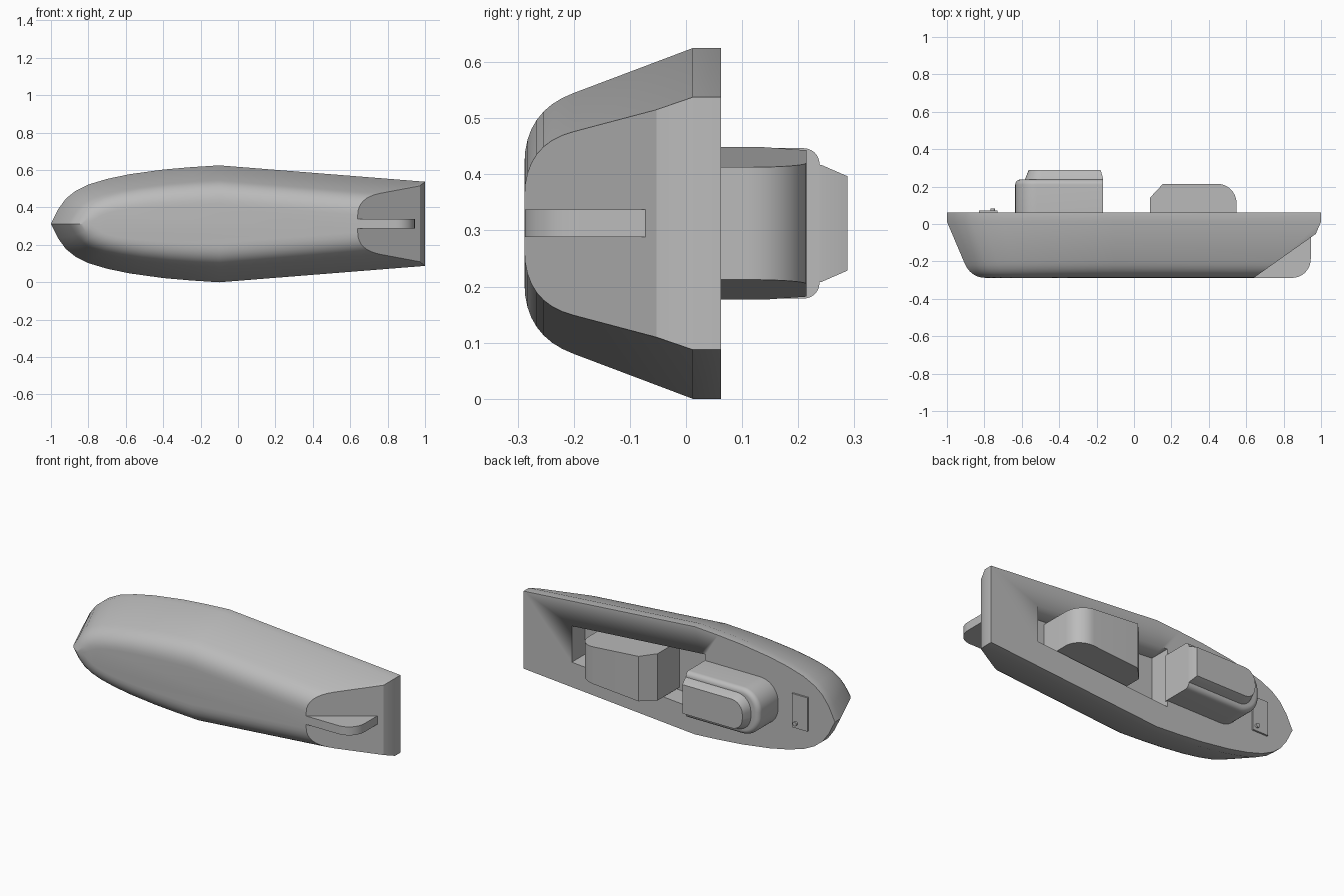
import bpy, bmesh, math
from mathutils import Vector

cube = bpy.data.objects.get("Cube")
if cube:
    bpy.data.objects.remove(cube, do_unlink=True)

MID = 0.3125   # centre plane of the boat, which lies on its side (deck towards +y)
DECK = 0.062
KEEL = -0.288

grey = bpy.data.materials.new("plain_grey")
grey.use_nodes = True
grey.diffuse_color = (0.5, 0.5, 0.5, 1)
grey.node_tree.nodes["Principled BSDF"].inputs["Base Color"].default_value = (0.5, 0.5, 0.5, 1)


def finish(name, bm, angle=30):
    bmesh.ops.recalc_face_normals(bm, faces=bm.faces[:])
    mesh = bpy.data.meshes.new(name)
    bm.to_mesh(mesh)
    bm.free()
    obj = bpy.data.objects.new(name, mesh)
    bpy.context.collection.objects.link(obj)
    mesh.materials.append(grey)
    bpy.ops.object.select_all(action="DESELECT")
    obj.select_set(True)
    bpy.context.view_layer.objects.active = obj
    bpy.ops.object.shade_smooth_by_angle(angle=math.radians(angle))
    return obj


def loft(name, rings, cut=None):
    """Skin closed rings of equal length and cap both ends."""
    bm = bmesh.new()
    loops = [[bm.verts.new(p) for p in ring] for ring in rings]
    n = len(loops[0])
    for a, b in zip(loops, loops[1:]):
        for i in range(n):
            j = (i + 1) % n
            bm.faces.new((a[i], a[j], b[j], b[i]))
    bm.faces.new(loops[0])
    bm.faces.new(loops[-1])
    if cut:
        cut(bm)
    return finish(name, bm)


def side_profile(name, points, half):
    """Extrude an x-y outline across the beam; half(x) is the half width."""
    return loft(name, [[(x, y, MID + s * half(x)) for x, y in points] for s in (-1, 1)])


def arc(cx, cy, r, start, end, steps=10):
    angles = [math.radians(start + (end - start) * i / steps) for i in range(steps + 1)]
    return [(cx + r * math.cos(a), cy + r * math.sin(a)) for a in angles]


# Hull: deck outline drawn in and pulled back from the bow at each lower level
BEAM = 0.3125
bow = [(-0.96, 0.08), (-0.92, 0.135), (-0.87, 0.175), (-0.8, 0.21), (-0.7, 0.24),
       (-0.58, 0.265), (-0.4, 0.29), (-0.25, 0.303), (-0.1, BEAM)]


def hull_ring(y, inset, rake):
    half = [(-0.1 + (x + 0.1) * (0.9 - rake) / 0.9, w * (1 - inset / BEAM)) for x, w in bow]
    half.append((1, 0.225 - inset))
    ring = [(-1 + rake, y, MID)]
    ring += [(x, y, MID + w) for x, w in half]
    ring += [(x, y, MID - w) for x, w in reversed(half)]
    return ring


def bezier(a, b, c, t):
    return a * (1 - t) ** 2 + 2 * b * t * (1 - t) + c * t * t


levels = [(DECK, 0, 0), (0.012, 0, 0)]
for i in range(9):
    t = i / 8
    levels.append((bezier(-0.2, KEEL, KEEL, t), bezier(0.08, 0.112, 0.207, t),
                   bezier(0.09, 0.123, 0.21, t)))


def trim_stern(bm):
    for (x0, y0), (x1, y1) in (((0.64, KEEL), (0.972, -0.053)), ((0.972, -0.053), (1, 0.012))):
        geom = bm.verts[:] + bm.edges[:] + bm.faces[:]
        res = bmesh.ops.bisect_plane(bm, geom=geom, plane_co=(x0, y0, MID),
                                     plane_no=Vector((y1 - y0, x0 - x1, 0)),
                                     clear_outer=True, dist=1e-5)
        edges = [e for e in bm.edges if e.is_boundary]
        bmesh.ops.holes_fill(bm, edges=edges, sides=0)


hull = loft("hull", [hull_ring(*lv) for lv in levels], trim_stern)


# Cockpit well, cut into the deck and widening towards the bow
FLOOR = -0.06
well = side_profile("well_cutter", [(0.69, FLOOR), (0.69, 0.2), (-0.17, 0.2), (-0.17, FLOOR)],
                    lambda x: 0.105 + 0.075 * (0.69 - x))
mod = hull.modifiers.new("well", "BOOLEAN")
mod.operation = "DIFFERENCE"
mod.solver = "EXACT"
mod.object = well
bpy.context.view_layer.objects.active = hull
bpy.ops.object.modifier_apply(modifier=mod.name)
bpy.data.objects.remove(well, do_unlink=True)

# Skeg under the stern
side_profile("skeg", [(0.6, -0.27), (0.63, KEEL)] + arc(0.845, KEEL + 0.1, 0.1, -90, 0)
             + [(0.945, -0.071), (0.9, -0.08)], lambda x: 0.0245)

# Engine box standing in the well
side_profile("engine_box", [(0.085, FLOOR - 0.01), (0.085, 0.14), (0.155, 0.215)]
             + arc(0.445, 0.112, 0.103, 90, 0) + [(0.548, FLOOR - 0.01)],
             lambda x: 0.1 + 0.077 * (0.55 - x))


# Cabin: plan with a square back and rounded front corners
def cabin_ring(y, front, back, half, r):
    side = [(back, half)] + arc(front + r, half - r, r, 90, 180, 12)
    return ([(x, y, MID + w) for x, w in side]
            + [(x, y, MID - w) for x, w in reversed(side)])


body = [(DECK - 0.01, 0), (0.21, 0)]
body += [(0.21 + 0.028 * math.sin(a), 0.028 * (1 - math.cos(a)))
         for a in (math.radians(15 * k) for k in range(1, 7))]
loft("cabin_body", [cabin_ring(y, -0.635 + d, -0.165, 0.134 - d, 0.115 - d) for y, d in body])
loft("cabin_roof", [cabin_ring(0.23, -0.585, -0.165, 0.106, 0.09),
                    cabin_ring(0.242, -0.582, -0.165, 0.104, 0.088),
                    cabin_ring(0.288, -0.563, -0.178, 0.084, 0.07)])

# Foredeck hatch and its knob
side_profile("hatch", [(-0.83, 0.05), (-0.83, 0.072), (-0.73, 0.072), (-0.73, 0.05)],
             lambda x: 0.098)
loft("hatch_knob", [[(x, y, z) for x, z in arc(-0.755, MID - 0.07, 0.012, 0, 345, 23)]
                    for y in (0.065, 0.084)])
